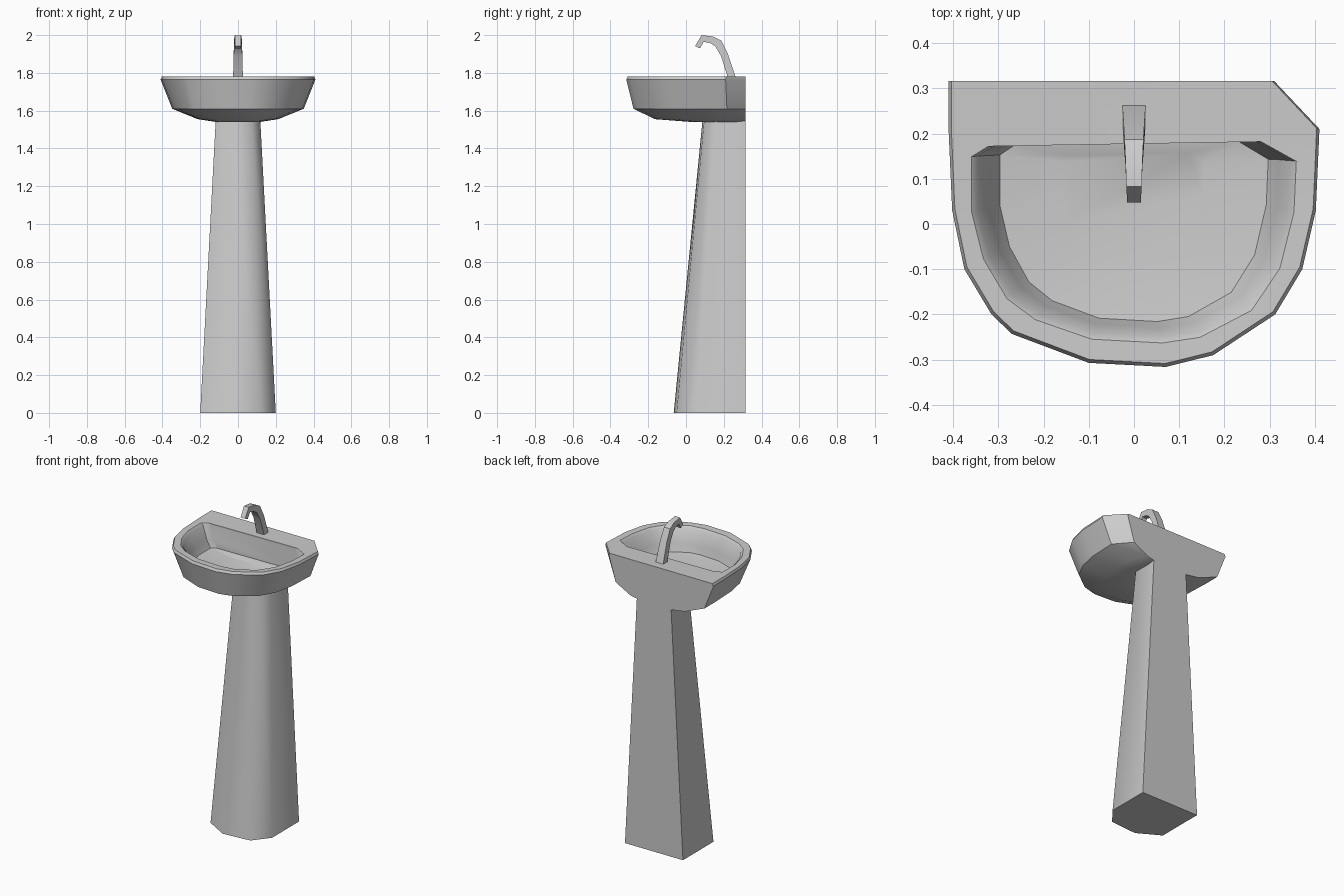
import bpy, bmesh


def finish(name, bm, angle):
    bmesh.ops.recalc_face_normals(bm, faces=bm.faces)
    mesh = bpy.data.meshes.new(name)
    bm.to_mesh(mesh)
    bm.free()
    obj = bpy.data.objects.new(name, mesh)
    bpy.context.collection.objects.link(obj)
    bpy.ops.object.select_all(action='DESELECT')
    obj.select_set(True)
    bpy.context.view_layer.objects.active = obj
    bpy.ops.object.shade_smooth_by_angle(angle=angle)
    return obj


def loft(name, rings, angle=0.6):
    """Skin a list of equal-length point rings and cap both ends."""
    bm = bmesh.new()
    loops = [[bm.verts.new(p) for p in r] for r in rings]
    n = len(loops[0])
    for a, b in zip(loops, loops[1:]):
        for i in range(n):
            j = (i + 1) % n
            bm.faces.new((a[i], a[j], b[j], b[i]))
    bm.faces.new(loops[0])
    bm.faces.new(loops[-1])
    return finish(name, bm, angle)


def ring(outline, sx, sy, z, back):
    """Scale an outline towards x = 0 and towards its back line."""
    return [(x * sx, back - (back - y) * sy, z) for x, y in outline]


BACK = 0.316

# Basin: outer shell, rolled rim and recessed bowl
outer = [(-0.41, 0.316), (0.31, 0.316), (0.41, 0.21), (0.402, 0.03),
         (0.372, -0.10), (0.312, -0.20), (0.175, -0.29), (0.07, -0.316),
         (-0.10, -0.307), (-0.27, -0.243), (-0.315, -0.20),
         (-0.375, -0.10), (-0.402, 0.03), (-0.41, 0.21)]
inner = [(-0.31, 0.172), (0.27, 0.182), (0.345, 0.14), (0.34, 0.03),
         (0.31, -0.09), (0.25, -0.18), (0.14, -0.238), (0.06, -0.25),
         (-0.09, -0.242), (-0.21, -0.20), (-0.27, -0.155),
         (-0.32, -0.07), (-0.345, 0.03), (-0.345, 0.15)]
loft("basin", [
    ring(outer, 0.28, 0.45, 1.54, BACK),
    ring(outer, 0.52, 0.76, 1.555, BACK),
    ring(outer, 0.85, 0.94, 1.61, BACK),
    ring(outer, 1.0, 1.0, 1.765, BACK),
    ring(outer, 0.985, 0.988, 1.78, BACK),
    ring(inner, 1.04, 1.03, 1.778, 0.182),
    ring(inner, 1.0, 1.0, 1.765, 0.182),
    ring(inner, 0.93, 0.95, 1.68, 0.182),
    ring(inner, 0.86, 0.92, 1.635, 0.18),
    ring(inner, 0.45, 0.6, 1.62, 0.12),
])

# Pedestal: tapered column with a flat back
foot = [(-0.2, 0.316), (0.2, 0.316), (0.2, 0.05), (0.12, -0.05),
        (-0.06, -0.065), (-0.2, 0.015)]
loft("pedestal", [ring(foot, 1, 1, 0, BACK),
                  ring(foot, 0.59, 0.6, 1.55, BACK)], angle=1.0)

# Tap: bent rectangular spout, (outer y, z, inner y, z, half width)
spout = [(0.265, 1.77, 0.223, 1.77, 0.026),
         (0.222, 1.90, 0.185, 1.89, 0.023),
         (0.187, 1.97, 0.155, 1.94, 0.021),
         (0.145, 1.992, 0.13, 1.957, 0.019),
         (0.083, 2.0, 0.094, 1.965, 0.017),
         (0.048, 1.942, 0.074, 1.93, 0.015)]
loft("tap", [[(-w, yo, zo), (w, yo, zo), (w, yi, zi), (-w, yi, zi)]
             for yo, zo, yi, zi, w in spout])
